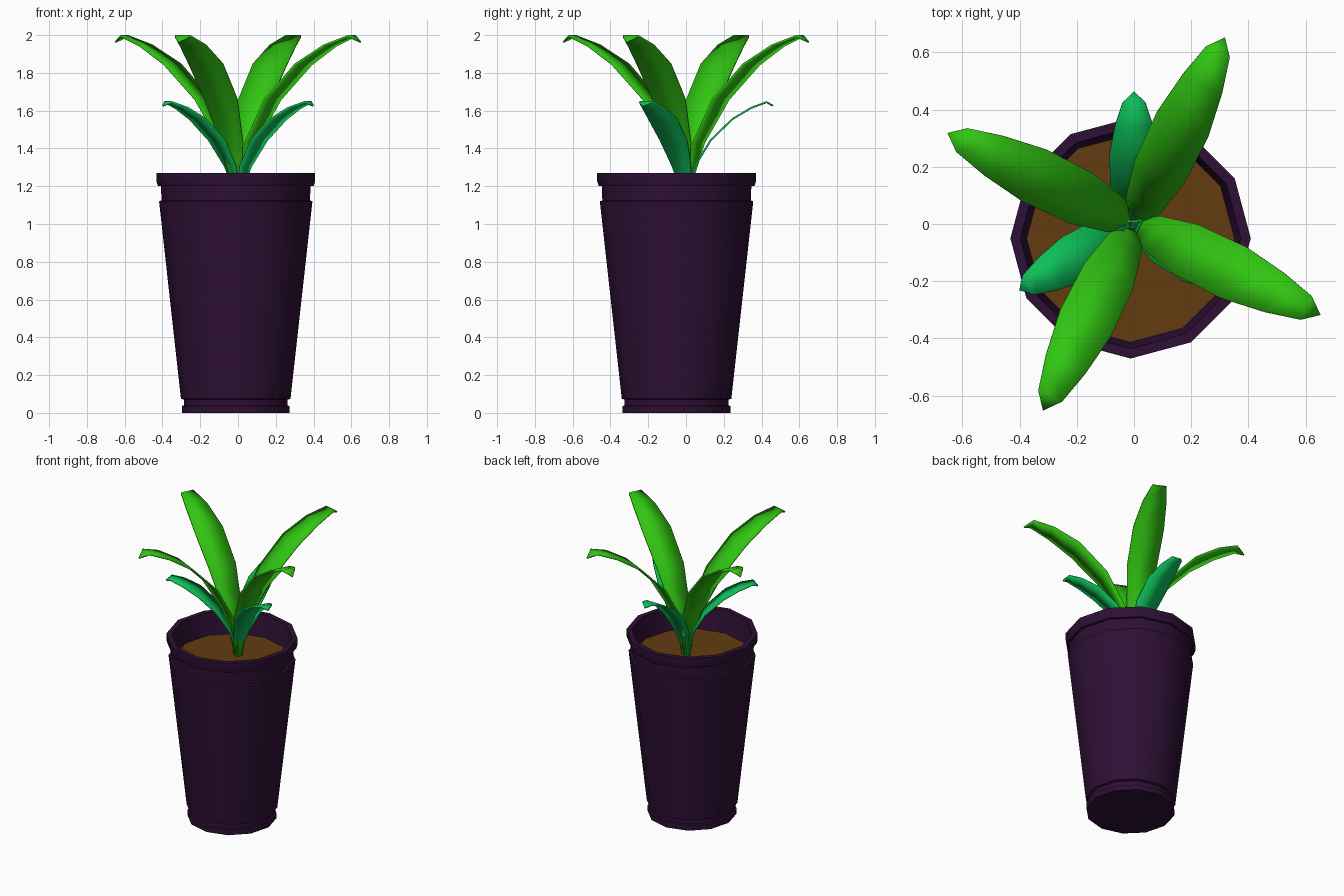
import bpy, bmesh, math
from mathutils import Matrix

if "Cube" in bpy.data.objects:
    bpy.data.objects.remove(bpy.data.objects["Cube"])


def material(name, rgb):
    m = bpy.data.materials.new(name)
    m.diffuse_color = (*rgb, 1)
    m.use_nodes = True
    m.node_tree.nodes["Principled BSDF"].inputs["Base Color"].default_value = m.diffuse_color
    return m


PURPLE = material("dark purple", (0.027, 0.005, 0.035))
SOIL = material("soil brown", (0.125, 0.043, 0.005))
GREEN = material("bright green", (0.03, 0.56, 0.006))
TEAL = material("teal green", (0.004, 0.52, 0.1))

SIDES = 12
CX, CY = -0.012, -0.05   # the pot sits slightly off the leaf centre
SOIL_Z = 1.12


def finish(bm, name, mat, angle):
    me = bpy.data.meshes.new(name)
    bmesh.ops.recalc_face_normals(bm, faces=bm.faces)
    bm.to_mesh(me)
    bm.free()
    ob = bpy.data.objects.new(name, me)
    me.materials.append(mat)
    bpy.context.collection.objects.link(ob)
    bpy.ops.object.select_all(action='DESELECT')
    ob.select_set(True)
    bpy.context.view_layer.objects.active = ob
    bpy.ops.object.shade_smooth_by_angle(angle=math.radians(angle))
    return ob


def ring(bm, r, z):
    return [bm.verts.new((CX + r * math.cos(2 * math.pi * i / SIDES),
                          CY + r * math.sin(2 * math.pi * i / SIDES), z))
            for i in range(SIDES)]


# Pot: turned profile with foot groove, tapering body, neck and rim
profile = [(0.285, 0), (0.285, 0.036), (0.275, 0.04), (0.275, 0.07),
           (0.29, 0.075), (0.406, 1.12), (0.393, 1.125), (0.396, 1.2),
           (0.412, 1.2), (0.42, 1.225), (0.42, 1.27), (0.385, 1.27),
           (0.36, SOIL_Z - 0.02)]
bm = bmesh.new()
rings = [ring(bm, r, z) for r, z in profile]
for a, b in zip(rings, rings[1:]):
    for i in range(SIDES):
        j = (i + 1) % SIDES
        bm.faces.new((a[i], a[j], b[j], b[i]))
bm.faces.new(rings[0])
bm.faces.new(rings[-1])
finish(bm, "pot", PURPLE, 35)

# Soil disc
bm = bmesh.new()
bm.faces.new(ring(bm, 0.363, SOIL_Z))
finish(bm, "soil", SOIL, 30)

# Leaf outline: distance from centre, height above soil, half width
LEAF = [(0.015, 0.0, 0.022), (0.03, 0.14, 0.036), (0.075, 0.31, 0.066),
        (0.205, 0.54, 0.096), (0.385, 0.725, 0.1), (0.542, 0.825, 0.077),
        (0.669, 0.875, 0.046), (0.723, 0.843, 0.0)]


def leaf(name, mat, degrees, reach, rise, width):
    bm = bmesh.new()
    rows = []
    for u, h, w in LEAF:
        x, z = u * reach, SOIL_Z + h * rise
        edge = (-1, 1) if w else (0,)
        rows.append([bm.verts.new((x, s * w * width, z)) for s in edge])
    for a, b in zip(rows, rows[1:]):
        bm.faces.new((a[0], *b, a[1]))
    bm.transform(Matrix.Rotation(math.radians(degrees), 4, 'Z'))
    ob = finish(bm, name, mat, 50)
    thick = ob.modifiers.new("thickness", 'SOLIDIFY')
    thick.thickness = 0.01
    thick.offset = 0


# Four tall outer leaves and three short lower leaves
for i in range(4):
    leaf(f"tall_leaf_{i + 1}", GREEN, -26 + 90 * i, 1, 1, 1)
for i in range(3):
    leaf(f"short_leaf_{i + 1}", TEAL, 90 + 120 * i, 0.637, 0.6, 0.86)
